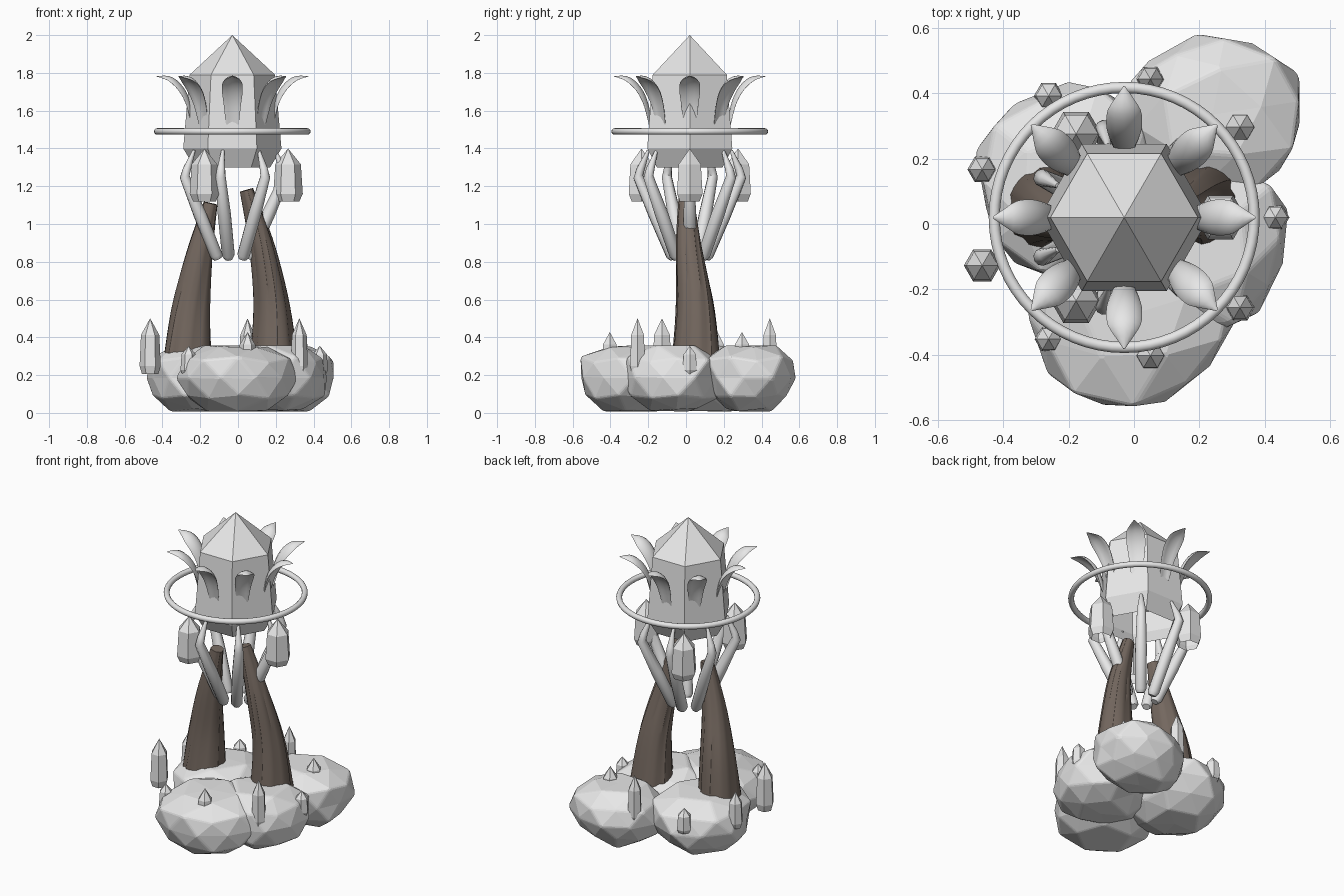
import bpy, bmesh, math, random
from mathutils import Vector, Matrix

cube = bpy.data.objects.get("Cube")
if cube:
    bpy.data.objects.remove(cube, do_unlink=True)

CX, CY = -0.03, 0.02          # axis of the floating lantern crystal


def material(name, rgb):
    m = bpy.data.materials.new(name)
    m.use_nodes = True
    m.diffuse_color = (*rgb, 1)
    m.node_tree.nodes["Principled BSDF"].inputs["Base Color"].default_value = (*rgb, 1)
    return m


GREY = material("pale grey", (0.8, 0.8, 0.8))
BROWN = material("bark brown", (0.175, 0.138, 0.115))


def finish(name, bm, mat, smooth=None):
    me = bpy.data.meshes.new(name)
    bm.to_mesh(me)
    bm.free()
    me.materials.append(mat)
    ob = bpy.data.objects.new(name, me)
    bpy.context.collection.objects.link(ob)
    if smooth:
        bpy.ops.object.select_all(action='DESELECT')
        ob.select_set(True)
        bpy.context.view_layer.objects.active = ob
        bpy.ops.object.shade_smooth_by_angle(angle=math.radians(smooth))
    return ob


def loft(name, rings, mat, smooth=None, open_foot=False):
    """Skin a list of equal closed rings and cap the ends."""
    bm = bmesh.new()
    loops = [[bm.verts.new(p) for p in ring] for ring in rings]
    n = len(loops[0])
    for a, b in zip(loops, loops[1:]):
        for i in range(n):
            j = (i + 1) % n
            bm.faces.new((a[i], a[j], b[j], b[i]))
    foot = bm.faces.new(loops[0])
    bm.faces.new(loops[-1])
    bmesh.ops.recalc_face_normals(bm, faces=bm.faces)
    if open_foot:
        bmesh.ops.delete(bm, geom=[foot], context='FACES_ONLY')
    bmesh.ops.remove_doubles(bm, verts=bm.verts, dist=1e-4)
    return finish(name, bm, mat, smooth)


def circle(n):
    return [(math.cos(math.tau * i / n), math.sin(math.tau * i / n)) for i in range(n)]


def polar(radius, angle, z):
    return Vector((CX + radius * math.cos(angle), CY + radius * math.sin(angle), z))


def crystal(name, base, r, h):
    """Six-sided pointed crystal shell with a chamfered, open foot."""
    profile = [(0.77, 0), (1, 0.143), (0.87, 0.7), (0.0001, 1)]
    rings = [[base + Vector((r * k * c, r * k * s, h * t)) for c, s in circle(6)]
             for k, t in profile]
    return loft(name, rings, GREY, open_foot=True)


def sample(points, t):
    """Smooth interpolation through evenly spaced tuples."""
    f = t * (len(points) - 1)
    i = min(int(f), len(points) - 2)
    get = lambda k: Vector(points[max(0, min(k, len(points) - 1))])
    a, b, c, d = (get(i + k) for k in (-1, 0, 1, 2))
    u = f - i
    return 0.5 * (2 * b + (c - a) * u + (2 * a - 5 * b + 4 * c - d) * u * u
                  + (3 * b - a - 3 * c + d) * u ** 3)


# Main crystal and halo
crystal("main_crystal", Vector((CX, CY, 1.3)), 0.26, 0.7)
bpy.ops.mesh.primitive_torus_add(location=(CX, CY, 1.49), major_radius=0.398,
                                 minor_radius=0.017, major_segments=64, minor_segments=12)
halo = bpy.context.object
halo.name = "halo_ring"
halo.data.materials.append(GREY)
bpy.ops.object.shade_smooth()


# Petals: (radius, height, half width) along the middle line
PETAL = [(0.205, 1.53, 0.034), (0.23, 1.64, 0.046), (0.27, 1.72, 0.055),
         (0.33, 1.772, 0.047), (0.402, 1.782, 0.003)]


def petal(name, angle):
    side = Vector((-math.sin(angle), math.cos(angle), 0))
    steps, rings = 14, []
    for k in range(steps + 1):
        t = k / steps
        r, z, w = sample(PETAL, t)
        d = sample(PETAL, min(1, t + 0.02)) - sample(PETAL, max(0, t - 0.02))
        tilt = math.atan2(d.y, d.x)
        nr, nz = math.sin(tilt), -math.cos(tilt)
        ring = []
        for c, s in circle(12):
            off = 0.2 * w * s + 0.35 * w * c * c
            ring.append(polar(r + nr * off, angle, z + nz * off) + side * (w * c))
        rings.append(ring)
    loft(name, rings, GREY, 50)


for i in range(8):
    petal(f"petal_{i + 1}", math.tau * i / 8)


# Bent fingers cupping the crystal: (radius, height, thickness)
FINGER = [(0.085, 0.815, 0.022), (0.095, 0.835, 0.034), (0.19, 1.05, 0.035),
          (0.28, 1.25, 0.027), (0.267, 1.29, 0.022), (0.225, 1.39, 0.008)]


def finger(name, angle):
    side = Vector((-math.sin(angle), math.cos(angle), 0))
    rings = []
    for k, (r, z, w) in enumerate(FINGER):
        a, b = FINGER[max(0, k - 1)], FINGER[min(len(FINGER) - 1, k + 1)]
        tilt = math.atan2(b[1] - a[1], b[0] - a[0])
        nr, nz = math.sin(tilt), -math.cos(tilt)
        rings.append([polar(r + nr * w * c, angle, z + nz * w * c) + side * (w * s)
                      for c, s in circle(10)])
    loft(name, rings, GREY, 40)


for i in range(7):
    finger(f"finger_{i + 1}", math.tau * i / 7)

# Hanging crystals
for i in range(3):
    crystal(f"hanging_crystal_{i + 1}", polar(0.295, math.tau * i / 3, 1.12), 0.078, 0.28)

# Ground crystals on a slightly oval ring, in three repeating heights
GIRTH = [0.043, 0.05, 0.044, 0.045, 0.045, 0.056, 0.043, 0.048, 0.045]
for i, girth in enumerate(GIRTH):
    a = math.tau * i / 9
    foot = Vector((CX + 0.463 * math.cos(a), CY + 0.43 * math.sin(a), 0.205))
    crystal(f"ground_crystal_{i + 1}", foot, girth, 0.15 + 0.073 * (i % 3))


# Curved trunks with furrowed bark: (x, y, z, radius)
def trunk(name, path, phase):
    n, steps, rings = 30, 16, []
    for k in range(steps + 1):
        t = k / steps
        x, y, z, r = sample(path, t)
        d = sample(path, min(1, t + 0.03)) - sample(path, max(0, t - 0.03))
        turn = Vector((0, 0, 1)).rotation_difference(Vector(d[:3])).to_matrix()
        ring = []
        for i in range(n):
            a = math.tau * i / n
            furrow = 0.92 if i % 5 == 0 else 1.0
            bulge = furrow + 0.03 * math.sin(3 * a + phase + 2 * t)
            b = a + 0.5 * t + phase
            ring.append(Vector((x, y, z)) + turn @ Vector(
                (r * bulge * math.cos(b), r * bulge * math.sin(b), 0)))
        rings.append(ring)
    loft(name, rings, BROWN, 35)


trunk("left_trunk", [(0.193, 0.06, 0.28, 0.127), (0.178, 0.05, 0.58, 0.095),
                     (0.125, 0.015, 0.89, 0.067), (0.045, 0, 1.18, 0.036)], 0.4)
trunk("right_trunk", [(-0.27, 0.05, 0.25, 0.13), (-0.25, 0.045, 0.55, 0.103),
                      (-0.205, 0.015, 0.84, 0.07), (-0.145, 0, 1.11, 0.037)], 1.9)


# Faceted boulders forming the base, broad above and tapering below
def boulder(name, x, y, rx, ry, seed, turn):
    random.seed(seed)
    bm = bmesh.new()
    bmesh.ops.create_icosphere(bm, subdivisions=2, radius=1,
                               matrix=Matrix.Rotation(math.radians(turn), 4, 'Z'))
    for v in bm.verts:
        v.co *= 1 + random.uniform(-0.08, 0.08)
        height = max(-0.98, min(0.96, v.co.z * 1.13))
        swell = 1.08 if height > 0.4 else 1.0
        v.co = (x + rx * swell * v.co.x, y + ry * swell * v.co.y, 0.185 + 0.18 * height)
    ob = finish(name, bm, GREY)
    bev = ob.modifiers.new("worn edges", 'BEVEL')
    bev.width, bev.segments = 0.01, 2
    bev.limit_method = 'ANGLE'
    bev.angle_limit = math.radians(20)


boulder("front_boulder", 0, -0.275, 0.31, 0.295, 3, 18)
boulder("left_boulder", 0.2, -0.06, 0.28, 0.27, 5, 40)
boulder("back_boulder", 0.24, 0.335, 0.28, 0.245, 8, 10)
boulder("right_boulder", -0.2, 0.125, 0.285, 0.305, 11, 0)
